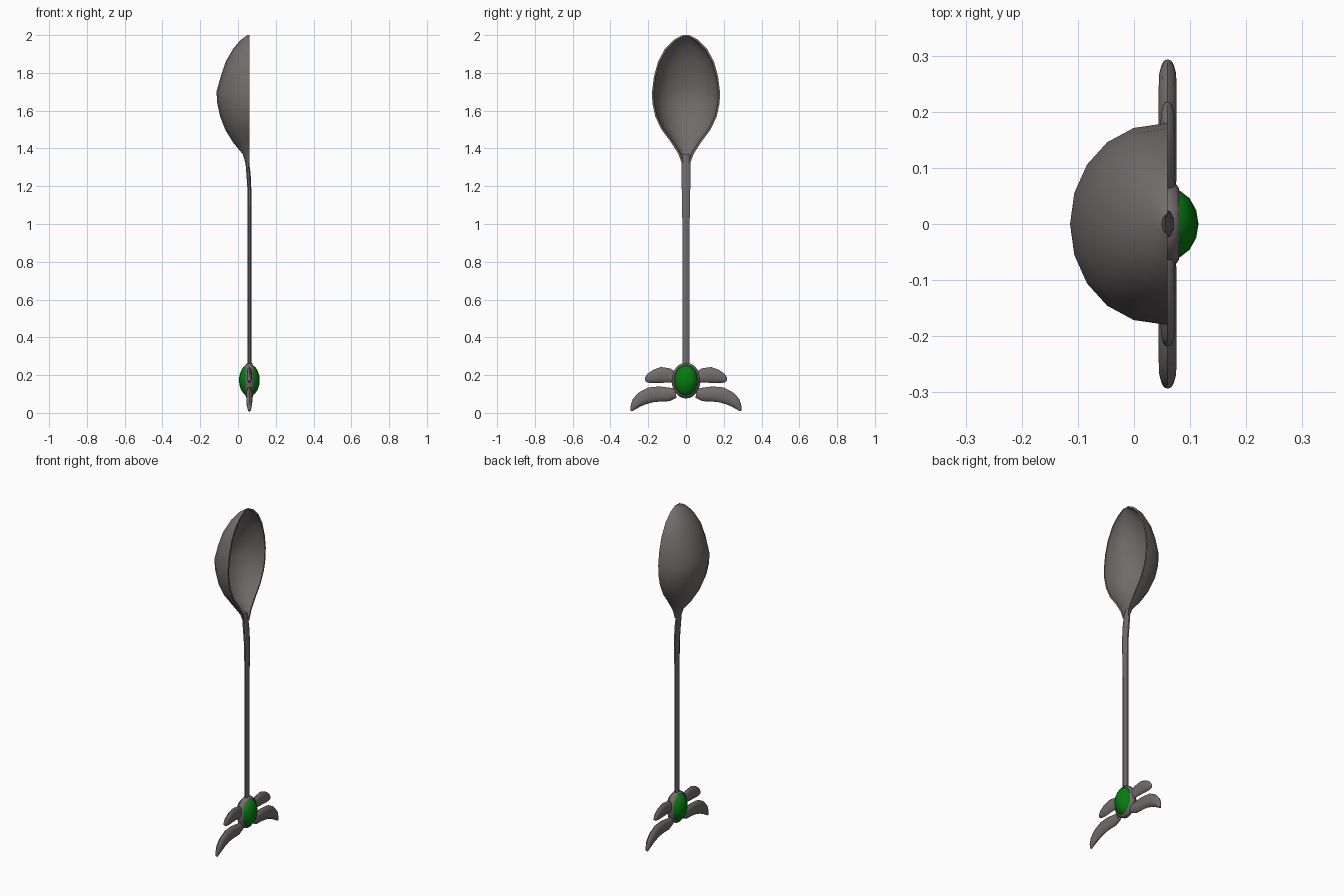
import bpy, bmesh, math
from mathutils import Vector

if "Cube" in bpy.data.objects:
    bpy.data.objects.remove(bpy.data.objects["Cube"])

CX = 0.06  # plane of the handle and bowl rim


def material(name, rgb):
    m = bpy.data.materials.new(name)
    m.diffuse_color = (*rgb, 1)
    m.use_nodes = True
    m.node_tree.nodes["Principled BSDF"].inputs["Base Color"].default_value = m.diffuse_color
    return m


METAL = material("dark_metal", (0.165, 0.15, 0.148))
GREEN = material("green_gem", (0.002, 0.2, 0.005))


def finish(name, bm, mat, angle=50):
    bmesh.ops.recalc_face_normals(bm, faces=bm.faces)
    me = bpy.data.meshes.new(name)
    bm.to_mesh(me)
    bm.free()
    ob = bpy.data.objects.new(name, me)
    bpy.context.collection.objects.link(ob)
    me.materials.append(mat)
    bpy.ops.object.select_all(action='DESELECT')
    ob.select_set(True)
    bpy.context.view_layer.objects.active = ob
    bpy.ops.object.shade_smooth_by_angle(angle=math.radians(angle))
    return ob


def loft(name, rings, mat, closed=False, angle=50):
    bm = bmesh.new()
    rows = [[bm.verts.new(p) for p in r] for r in rings]
    n = len(rows[0])
    pairs = list(zip(rows, rows[1:]))
    if closed:
        pairs.append((rows[-1], rows[0]))
    for a, b in pairs:
        for i in range(n):
            j = (i + 1) % n
            bm.faces.new((a[i], a[j], b[j], b[i]))
    if not closed:
        bm.faces.new(rows[0])
        bm.faces.new(rows[-1])
    return finish(name, bm, mat, angle)


# Bowl: thin shell, each row is z, half width, depth
rows = [(1.32, .022, .020), (1.37, .040, .035), (1.43, .078, .085), (1.50, .130, .128),
        (1.57, .163, .155), (1.64, .178, .170), (1.70, .180, .174), (1.78, .170, .152),
        (1.86, .148, .125), (1.93, .110, .084), (1.975, .065, .045), (2.0, .018, .010)]
rings = []
for z, w, d in rows:
    arc = [math.pi * k / 10 for k in range(11)]
    t = min(.009, d * .4)
    zi = 1.67 + (z - 1.67) * .98
    outer = [(CX - d * math.sin(a) ** .9 if 0 < a < 3.14 else CX, w * math.cos(a), z) for a in arc]
    inner = [(CX - (d - t) * math.sin(a) ** .9 if 0 < a < 3.14 else CX, (w - t) * math.cos(a), zi)
             for a in reversed(arc)]
    rings.append(outer + inner)
loft("bowl", rings, METAL)

# Handle: flattened rod, each row is z, centre x, radius x, radius y
rings = []
for z, x, rx, ry in [(.24, .06, .011, .020), (.95, .06, .011, .020), (1.17, .061, .011, .024),
                     (1.26, .056, .012, .026), (1.32, .050, .011, .025), (1.37, .046, .008, .018)]:
    rings.append([(x + rx * math.cos(a), ry * math.sin(a), z)
                  for a in (math.tau * (k + .5) / 8 for k in range(8))])
loft("handle", rings, METAL)

# Gem, visible on both sides of its setting
bm = bmesh.new()
bmesh.ops.create_uvsphere(bm, u_segments=16, v_segments=10, radius=1)
for v in bm.verts:
    v.co = Vector((CX + .055 * v.co.x, .065 * v.co.y, .173 + .085 * v.co.z))
finish("gem", bm, GREEN)

# Oval setting ring
rings = []
for k in range(24):
    a = math.tau * k / 24
    rings.append([(CX + .02 * math.sin(b), (.064 + .012 * math.cos(b)) * math.cos(a),
                   .171 + (.083 + .012 * math.cos(b)) * math.sin(a))
                  for b in (math.tau * i / 8 for i in range(8))])
loft("gem_setting", rings, METAL, closed=True)


# Leaves: lofted along a spine of y, z, half width
def leaf(name, spine, thick, side):
    rings = []
    for i, (y, z, w) in enumerate(spine):
        p, q = spine[max(i - 1, 0)], spine[min(i + 1, len(spine) - 1)]
        d = Vector((q[0] - p[0], q[1] - p[1])).normalized()
        t = thick * min(1, .3 + w / .045)
        rings.append([(CX + t * math.sin(a), side * (y - d.y * w * math.cos(a)),
                       z + d.x * w * math.cos(a))
                      for a in (math.tau * k / 10 for k in range(10))])
    loft(name, rings, METAL)


upper = [(.055, .185, .028), (.09, .198, .038), (.13, .201, .042), (.165, .193, .036),
         (.195, .182, .026), (.211, .174, .014), (.216, .171, .003)]
lower = [(.055, .105, .025), (.09, .098, .036), (.14, .100, .040), (.19, .095, .041),
         (.235, .075, .036), (.263, .052, .028), (.280, .028, .016), (.289, .010, .004)]
for side, label in ((1, "right"), (-1, "left")):
    leaf("upper_leaf_" + label, upper, .014, side)
    leaf("lower_leaf_" + label, lower, .017, side)
